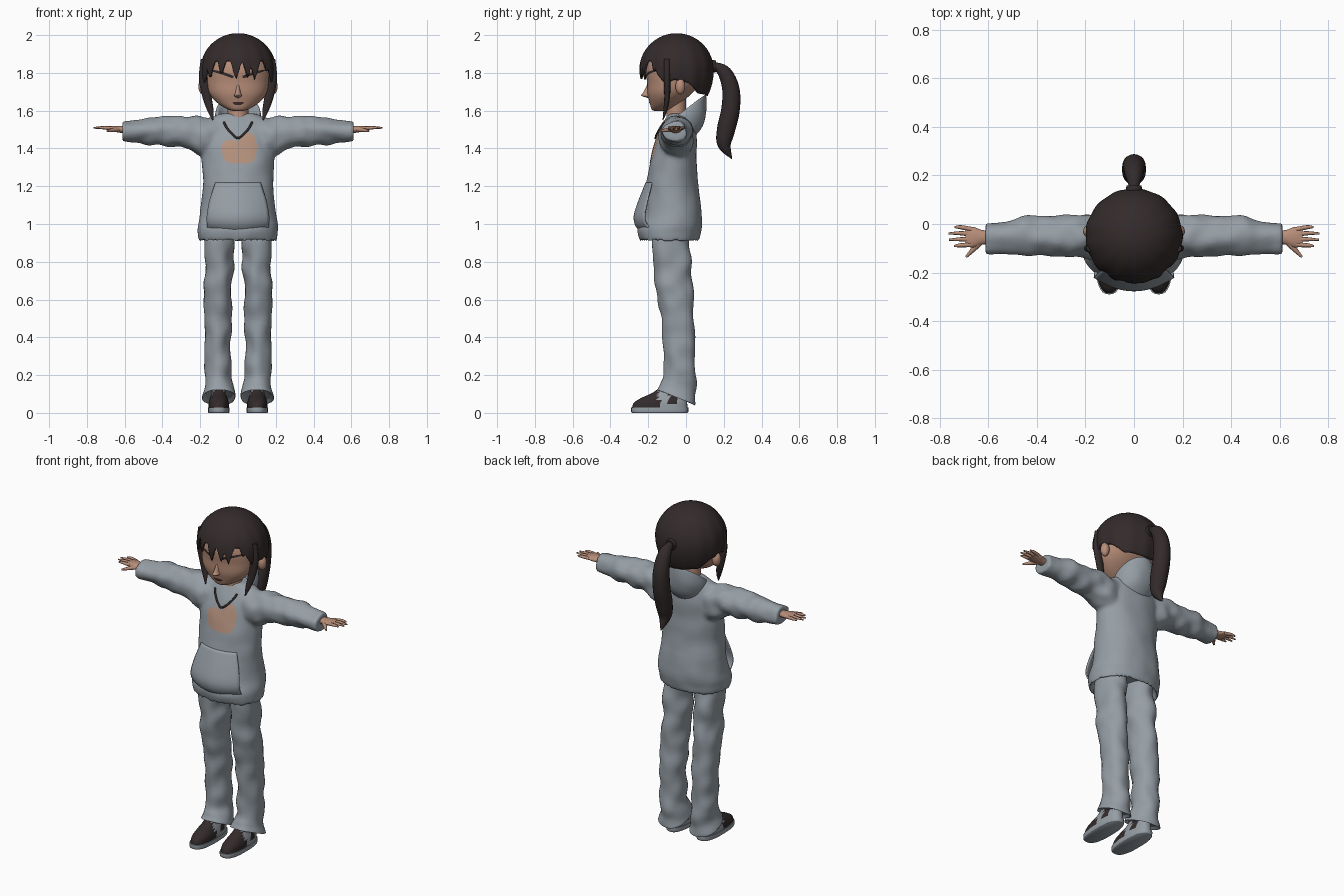
import bpy, bmesh, math
from mathutils import Vector, noise

if "Cube" in bpy.data.objects:
    bpy.data.objects.remove(bpy.data.objects["Cube"])


def material(name, rgb):
    m = bpy.data.materials.new(name)
    m.use_nodes = True
    m.diffuse_color = (*rgb, 1)
    bsdf = m.node_tree.nodes["Principled BSDF"]
    bsdf.inputs["Base Color"].default_value = (*rgb, 1)
    bsdf.inputs["Roughness"].default_value = 0.8
    return m


CLOTH = material("grey cloth", (0.30, 0.34, 0.375))
SKIN = material("skin", (0.48, 0.27, 0.19))
HAIR = material("dark brown hair", (0.034, 0.024, 0.024))
PRINT = material("peach print", (0.47, 0.29, 0.21))
MOUTH = material("dark lips", (0.06, 0.025, 0.022))
SIDES = (("left", 1), ("right", -1))


def add(name, bm, *mats):
    bmesh.ops.recalc_face_normals(bm, faces=bm.faces)
    for f in bm.faces:
        f.smooth = True
    me = bpy.data.meshes.new(name)
    bm.to_mesh(me)
    bm.free()
    for m in mats:
        me.materials.append(m)
    ob = bpy.data.objects.new(name, me)
    bpy.context.collection.objects.link(ob)
    return ob


def spline(rows, steps):
    """Catmull-Rom interpolation of rows of numbers."""
    out = []
    for i in range(len(rows) - 1):
        a, b, c, d = (rows[max(0, min(len(rows) - 1, i + k))] for k in (-1, 0, 1, 2))
        for s in range(steps):
            t = s / steps
            out.append([q + t / 2 * (r - p + t * (2 * p - 5 * q + 4 * r - w + t * (3 * (q - r) + w - p)))
                        for p, q, r, w in zip(a, b, c, d)])
    return out + [list(rows[-1])]


def skin_rings(bm, rings, cap_start=True, cap_end=True):
    loops = [[bm.verts.new(p) for p in ring] for ring in rings]
    n = len(loops[0])
    for lo, hi in zip(loops, loops[1:]):
        for i in range(n):
            bm.faces.new((lo[i], lo[(i + 1) % n], hi[(i + 1) % n], hi[i]))
    if cap_start:
        bm.faces.new(loops[0])
    if cap_end:
        bm.faces.new(loops[-1])


def loft(name, rows, mats, axis="z", n=32, steps=4, power=2.0, folds=0.0, flip=1):
    """Rows: position, centre a, centre b, radius a, radius b, tilt."""
    rings = []
    for t, ca, cb, ra, rb, tilt in spline(rows, steps):
        ring = []
        for i in range(n):
            c, s = math.cos(math.tau * i / n), math.sin(math.tau * i / n)
            c, s = (math.copysign(abs(v) ** (2 / power), v) for v in (c, s))
            a, b, h = ca + ra * c, cb + rb * s, t + tilt * rb * s
            p = Vector((a, b, h) if axis == "z" else (h, a, b))
            if folds:
                out = Vector((c, s, 0) if axis == "z" else (0, c, s))
                p += out * folds * noise.noise(Vector((p.x * 11, p.y * 11, p.z * 11)) * (1.3 if axis == "x" else 1))
            p.x *= flip
            ring.append(p)
        rings.append(ring)
    bm = bmesh.new()
    skin_rings(bm, rings)
    return add(name, bm, *mats)


def fb(t, cx, rx, front, back, tilt=0):
    """Loft row from front and back depths."""
    return (t, cx, (front + back) / 2, rx, (back - front) / 2, tilt)


def strand(name, pts, mat, flat=1.0, n=12, steps=6):
    """Tapered tube through points (x, y, z, radius); flat squeezes it sideways."""
    path = spline(pts, steps)
    rings = []
    for i, row in enumerate(path):
        d = Vector(path[min(i + 1, len(path) - 1)][:3]) - Vector(path[max(i - 1, 0)][:3])
        side = d.cross(Vector((0, 1, 0) if abs(d.x) > abs(d.z) + abs(d.y) else (1, 0, 0))).normalized()
        other = d.cross(side).normalized()
        rings.append([Vector(row[:3]) + row[3] * (side * math.cos(math.tau * k / n) + flat * other * math.sin(math.tau * k / n))
                      for k in range(n)])
    bm = bmesh.new()
    skin_rings(bm, rings)
    return add(name, bm, mat)


def front_y(target, x, z):
    hit, loc, _, _ = target.ray_cast((x, -1, z), (0, 1, 0))
    return loc.y if hit else -0.15


def decal(name, target, outline, mat, rows=6):
    """Thin plate laid on the front of a target inside an outline."""
    cx = sum(p[0] for p in outline) / len(outline)
    cz = sum(p[1] for p in outline) / len(outline)
    edge = spline(outline + outline[:1], 3)[:-1]
    rings = []
    for r in range(1, rows + 1):
        pts = [(cx + (x - cx) * r / rows, cz + (z - cz) * r / rows) for x, z in edge]
        rings.append([(x, front_y(target, x, z) - 0.003, z) for x, z in pts])
    bm = bmesh.new()
    skin_rings(bm, rings, cap_end=False)
    return add(name, bm, mat)


# Hoodie: torso and sleeves blended into one soft surface
torso = loft("hoodie", [
    fb(0.97, 0, 0.17, -0.205, 0.04), fb(0.95, 0, 0.185, -0.225, 0.05), fb(0.912, 0, 0.197, -0.238, 0.06),
    fb(0.915, 0, 0.207, -0.245, 0.07), fb(0.96, 0, 0.211, -0.256, 0.078), fb(0.99, 0, 0.211, -0.25, 0.084),
    fb(1.05, 0, 0.202, -0.225, 0.085), fb(1.2, 0, 0.187, -0.212, 0.065), fb(1.32, 0, 0.19, -0.19, 0.058),
    fb(1.42, 0, 0.195, -0.168, 0.056), fb(1.5, 0, 0.185, -0.138, 0.05), fb(1.555, 0, 0.15, -0.11, 0.035),
    fb(1.585, 0, 0.09, -0.09, 0.02)], [CLOTH], n=48, power=2.15, folds=0.006)
parts = [torso]
for side, s in SIDES:
    parts.append(loft(side + "_sleeve", [
        (0.1, -0.05, 1.44, 0.085, 0.12, 0), (0.2, -0.05, 1.462, 0.09, 0.105, 0), (0.27, -0.05, 1.485, 0.084, 0.09, 0),
        (0.38, -0.049, 1.494, 0.08, 0.079, 0), (0.5, -0.05, 1.49, 0.072, 0.064, 0),
        (0.57, -0.053, 1.49, 0.065, 0.054, 0), (0.612, -0.055, 1.488, 0.06, 0.049, 0)],
        [CLOTH], axis="x", steps=6, folds=0.016, flip=s))
with bpy.context.temp_override(active_object=torso, object=torso, selected_objects=parts, selected_editable_objects=parts):
    bpy.ops.object.join()
blend = torso.modifiers.new("blend", "REMESH")
blend.mode, blend.voxel_size, blend.use_smooth_shade = "VOXEL", 0.01, True
soften = torso.modifiers.new("soften", "SMOOTH")
soften.factor, soften.iterations = 0.5, 5

# Front pocket standing off the belly
bm = bmesh.new()
grid = []
for z, w, y, curve in spline([(0.965, 0.16, -0.25, 0.07), (1.0, 0.165, -0.272, 0.06), (1.05, 0.165, -0.276, 0.055),
                              (1.13, 0.15, -0.25, 0.045), (1.22, 0.12, -0.214, 0.03)], 4):
    grid.append([bm.verts.new((w * k / 10, y + curve * (k / 10) ** 2, z)) for k in range(-10, 11)])
for lo, hi in zip(grid, grid[1:]):
    for k in range(20):
        bm.faces.new((lo[k], lo[k + 1], hi[k + 1], hi[k]))
pocket = add("front_pocket", bm, CLOTH)
pocket.modifiers.new("thickness", "SOLIDIFY").thickness = 0.008

# Lowered hood and neck
loft("hood", [(1.47, 0, -0.03, 0.09, 0.08, 0), (1.5, 0, -0.015, 0.112, 0.105, 0.2), (1.55, 0, -0.005, 0.122, 0.115, 0.45),
              (1.595, 0, -0.005, 0.118, 0.11, 0.7), (1.605, 0, -0.005, 0.108, 0.102, 0.75),
              (1.585, 0, -0.01, 0.092, 0.088, 0.7), (1.53, 0, -0.03, 0.07, 0.07, 0.4)], [CLOTH], n=40, folds=0.006)
loft("neck", [fb(1.47, 0, 0.062, -0.12, 0.01), fb(1.55, 0, 0.055, -0.105, 0.0), fb(1.68, 0, 0.055, -0.1, 0.0)], [SKIN])

# Head and nose
head = loft("head", [
    fb(1.598, 0, 0.02, -0.165, -0.11), fb(1.607, 0, 0.055, -0.182, -0.08), fb(1.64, 0, 0.108, -0.192, -0.03),
    fb(1.69, 0, 0.152, -0.204, 0.03), fb(1.75, 0, 0.17, -0.206, 0.08), fb(1.82, 0, 0.172, -0.212, 0.1),
    fb(1.9, 0, 0.145, -0.185, 0.08), fb(1.955, 0, 0.09, -0.13, 0.035), fb(1.975, 0, 0.03, -0.08, -0.02)],
    [SKIN], n=48, power=2.15)
loft("nose", [fb(1.668, 0, 0.008, -0.205, -0.17), fb(1.68, 0, 0.02, -0.238, -0.17), fb(1.695, 0, 0.015, -0.227, -0.17),
              fb(1.74, 0, 0.008, -0.205, -0.17)], [SKIN], n=16)

# Hair cap with a jagged fringe
TIPS = [(-0.85, 1.765), (-0.46, 1.785), (-0.05, 1.765), (0.26, 1.775), (0.48, 1.765), (0.9, 1.8)]
EDGE = [(0.9, 1.84), (1.08, 1.78), (1.25, 1.74), (1.5, 1.765), (1.9, 1.75), (2.3, 1.695), (3.2, 1.68)]


def hairline(a):
    fringe = min(z + 0.6 * abs(a - t) for t, z in TIPS)
    for (a0, z0), (a1, z1) in zip(EDGE, EDGE[1:]):
        if a0 <= abs(a) <= a1:
            return min(fringe, z0 + (z1 - z0) * (abs(a) - a0) / (a1 - a0))
    return min(fringe, 1.86)


rings = []
COLS, ROWS = 144, 22
for r in range(1, ROWS + 1):
    ring = []
    for i in range(COLS):
        a = math.tau * i / COLS - math.pi
        bottom = math.acos(max(-1, (hairline(a) - 1.815) / 0.185))
        h = math.cos(bottom * r / ROWS)
        rad = math.sqrt(max(0, 1 - h * h * (1 if h > 0 else 0.6)))
        rad *= 1 + 0.012 * math.sin(a * 13) * r / ROWS
        ring.append((0.19 * rad * math.sin(a), -0.05 - 0.186 * rad * math.cos(a), 1.815 + 0.185 * h))
    rings.append(ring)
bm = bmesh.new()
skin_rings(bm, rings, cap_end=False)
hair = add("hair_cap", bm, HAIR)
thick = hair.modifiers.new("thickness", "SOLIDIFY")
thick.thickness = 0.01

# Ponytail with its tie
strand("ponytail", [(0, 0.1, 1.825, 0.035), (0, 0.15, 1.835, 0.022), (0, 0.205, 1.8, 0.037), (0, 0.238, 1.71, 0.046),
                    (0, 0.235, 1.6, 0.049), (0, 0.212, 1.5, 0.048), (0, 0.203, 1.42, 0.036), (0, 0.243, 1.345, 0.002)],
       HAIR, n=20)
strand("hair_tie", [(0, 0.135, 1.832, 0.03), (0, 0.145, 1.834, 0.034), (0, 0.158, 1.834, 0.03)], HAIR, n=16)

for side, s in SIDES:
    # Side lock, ear and brow
    strand(side + "_side_lock", [(s * 0.165, -0.1, 1.87, 0.02), (s * 0.178, -0.1, 1.77, 0.018), (s * 0.163, -0.1, 1.67, 0.015),
                                 (s * 0.145, -0.11, 1.6, 0.01), (s * 0.134, -0.122, 1.55, 0.002)], HAIR, flat=1.6)
    bm = bmesh.new()
    bmesh.ops.create_uvsphere(bm, u_segments=16, v_segments=10, radius=1)
    for v in bm.verts:
        v.co = Vector((s * 0.185 + v.co.x * 0.025, -0.03 + v.co.y * 0.026, 1.728 + v.co.z * 0.042))
    add(side + "_ear", bm, SKIN)

    # Palm, fingers and thumb
    loft(side + "_palm", [(0.57, -0.055, 1.497, 0.027, 0.02, 0), (0.625, -0.055, 1.501, 0.03, 0.018, 0),
                          (0.66, -0.055, 1.505, 0.042, 0.015, 0), (0.695, -0.054, 1.507, 0.038, 0.009, 0)],
         [SKIN], axis="x", n=20, flip=s)
    for i, tip in enumerate((0.742, 0.763, 0.765, 0.74)):
        y = -0.085 + 0.021 * i
        strand(f"{side}_finger_{i + 1}", [(s * 0.67, y, 1.507, 0.01), (s * 0.715, y - 0.003 + 0.004 * i, 1.51, 0.0085),
                                          (s * tip, y - 0.006 + 0.005 * i, 1.509, 0.004)], SKIN, n=8, steps=4)
    strand(side + "_thumb", [(s * 0.63, -0.07, 1.5, 0.014), (s * 0.66, -0.102, 1.497, 0.011),
                             (s * 0.692, -0.136, 1.492, 0.005)], SKIN, n=8, steps=4)

    # Trouser leg
    loft(side + "_trouser_leg", [
        fb(1.0, 0.098, 0.078, -0.17, 0.015), fb(0.9, 0.098, 0.079, -0.178, 0.018), fb(0.75, 0.1, 0.076, -0.172, 0.03),
        fb(0.6, 0.107, 0.074, -0.155, 0.044), fb(0.4, 0.108, 0.071, -0.122, 0.05), fb(0.22, 0.106, 0.07, -0.115, 0.046),
        fb(0.13, 0.102, 0.08, -0.135, 0.052, -0.25), fb(0.082, 0.1, 0.09, -0.152, 0.055, -0.4),
        fb(0.095, 0.1, 0.075, -0.135, 0.04, -0.4)],
        [CLOTH], steps=8, folds=0.016, flip=s)

    # Shoe: pale sole, dark toe and heel tab
    loft(side + "_sole", [fb(0, 0.102, 0.054, -0.285, 0.008), fb(0.006, 0.102, 0.057, -0.29, 0.012),
                          fb(0.028, 0.102, 0.057, -0.29, 0.012)], [CLOTH], power=2.6, steps=2, flip=s)
    shoe = loft(side + "_shoe", [fb(0.026, 0.102, 0.054, -0.286, 0.008), fb(0.055, 0.102, 0.053, -0.275, 0.006),
                                 fb(0.08, 0.102, 0.046, -0.235, 0.003), fb(0.105, 0.102, 0.038, -0.18, 0.0),
                                 fb(0.14, 0.102, 0.036, -0.13, -0.005)], [CLOTH, HAIR], power=2.4, flip=s)
    for f in shoe.data.polygons:
        c = f.center
        f.material_index = int(c.y < -0.145 or (-0.09 < c.y < -0.04 and c.z > 0.045))

# Painted details laid on the surfaces
bpy.context.view_layer.update()
for side, s in SIDES:
    decal(side + "_brow", head, [(s * x, z) for x, z in
          ((0.025, 1.785), (0.08, 1.805), (0.135, 1.816), (0.138, 1.808), (0.08, 1.79), (0.03, 1.772))], HAIR, 3)
decal("mouth", head, [(-0.032, 1.644), (0, 1.646), (0.032, 1.644), (0.02, 1.633), (0, 1.629), (-0.02, 1.633)], MOUTH, 3)
decal("chest_print", torso, [(-0.09, 1.42), (-0.05, 1.447), (0, 1.44), (0.035, 1.475), (0.075, 1.48), (0.1, 1.42),
                             (0.09, 1.35), (0.06, 1.322), (-0.05, 1.325), (-0.08, 1.36)], PRINT)
cord = [(-0.075, 1.54), (-0.06, 1.51), (-0.03, 1.475), (0, 1.455), (0.03, 1.475), (0.06, 1.51), (0.075, 1.54)]
strand("necklace", [(x, front_y(torso, x, z) - 0.006, z, 0.006) for x, z in cord], HAIR, n=8)

# Smooth shading with crisp edges
for ob in bpy.context.scene.objects:
    ob.select_set(ob.type == "MESH")
bpy.context.view_layer.objects.active = torso
bpy.ops.object.shade_smooth_by_angle(angle=math.radians(50))
